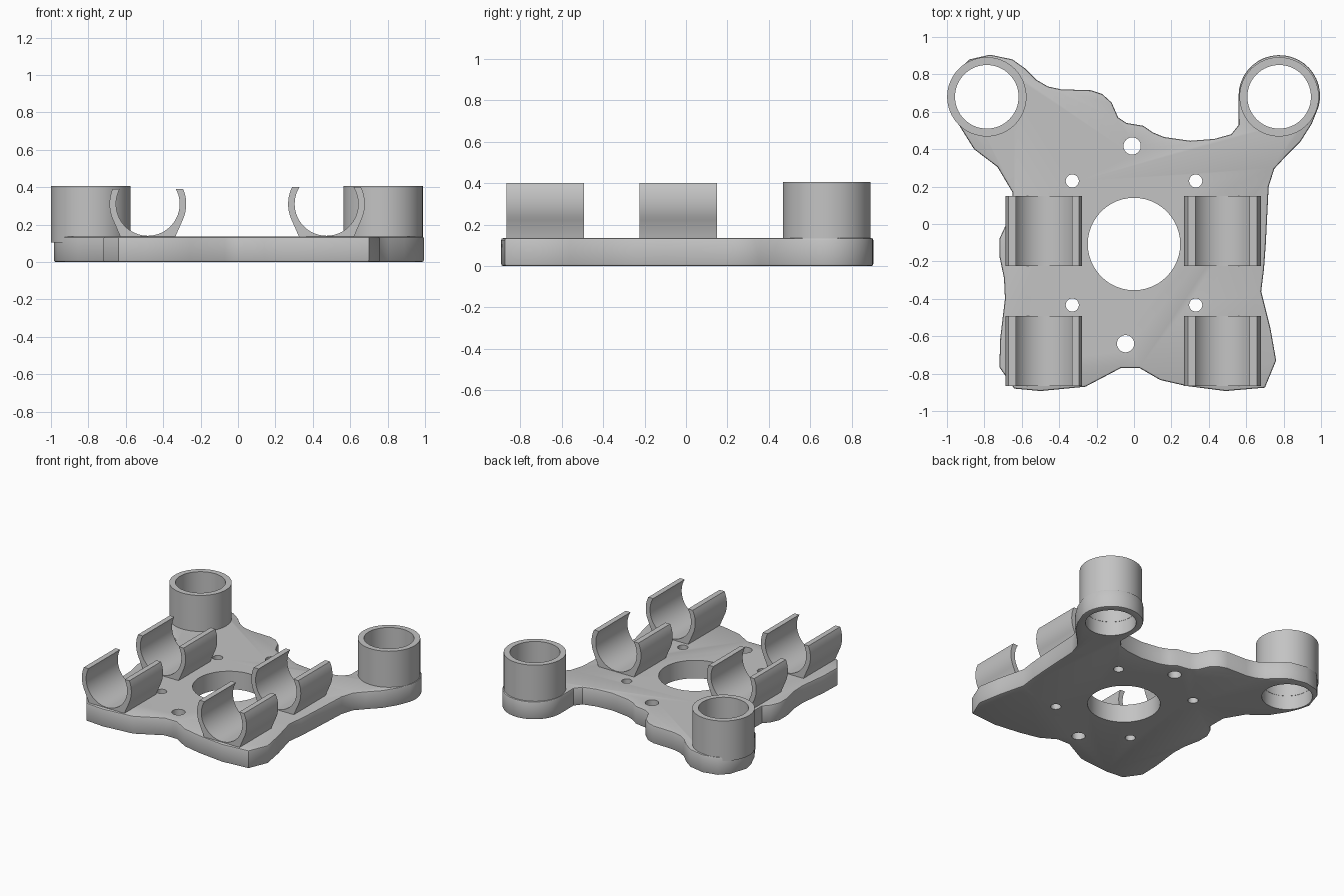
import bpy
import bmesh
from math import cos, sin, radians, sqrt, asin, degrees
from mathutils import Vector

default_cube = bpy.data.objects.get("Cube")
if default_cube:
    bpy.data.objects.remove(default_cube, do_unlink=True)

grey = bpy.data.materials.new("plain grey")
grey.use_nodes = True
colour = (0.55, 0.55, 0.55, 1)
grey.diffuse_color = colour
grey.node_tree.nodes["Principled BSDF"].inputs["Base Color"].default_value = colour


def arc(centre, radius, start, end, steps):
    """Points along a circular arc, angles in degrees."""
    angles = [radians(start + (end - start) * i / steps) for i in range(steps + 1)]
    return [(centre[0] + radius * cos(a), centre[1] + radius * sin(a)) for a in angles]


def add_object(name, bm):
    bmesh.ops.recalc_face_normals(bm, faces=bm.faces[:])
    mesh = bpy.data.meshes.new(name)
    bm.to_mesh(mesh)
    bm.free()
    mesh.materials.append(grey)
    obj = bpy.data.objects.new(name, mesh)
    bpy.context.collection.objects.link(obj)
    return obj


def prism(bm, points, shift):
    """Closed polygon extruded along a vector."""
    face = bm.faces.new([bm.verts.new(p) for p in points])
    extruded = bmesh.ops.extrude_face_region(bm, geom=[face], use_keep_orig=True)
    verts = [g for g in extruded["geom"] if isinstance(g, bmesh.types.BMVert)]
    bmesh.ops.translate(bm, verts=verts, vec=Vector(shift))


def select_only(obj):
    bpy.ops.object.select_all(action="DESELECT")
    obj.select_set(True)
    bpy.context.view_layer.objects.active = obj


def smooth(obj):
    select_only(obj)
    bpy.ops.object.shade_smooth_by_angle(angle=radians(30))


# Base plate outline, clockwise from the rear right lobe
PLATE_TOP = 0.135
rear_edge = [
    (-.985, .68), (-.94, .82), (-.88, .88), (-.77, .905), (-.65, .88), (-.58, .83),
    (-.52, .77), (-.46, .735), (-.39, .72), (-.23, .715), (-.17, .695), (-.12, .65),
    (-.085, .57), (-.04, .54), (.05, .525), (.1, .49), (.16, .465), (.3, .445),
    (.43, .455), (.52, .48), (.56, .53)]
left_lobe = arc((.777, .685), .218, 180, -15, 20)
left_edge = [
    (.95, .535), (.89, .44), (.81, .36), (.75, .295), (.72, .2), (.705, -.1),
    (.695, -.24), (.68, -.36), (.73, -.56), (.76, -.73)]
front_edge = [
    (.7, -.875), (.49, -.893), (.28, -.866), (.14, -.834), (.03, -.77), (-.07, -.77),
    (-.26, -.87), (-.5, -.893), (-.64, -.88)]
right_edge = [
    (-.72, -.765), (-.715, -.61), (-.69, -.4), (-.695, -.29), (-.72, -.17), (-.72, -.08),
    (-.69, -.015), (-.65, .03), (-.65, .17), (-.73, .305), (-.855, .4), (-.93, .52),
    (-.965, .6)]
bm = bmesh.new()
outline = rear_edge + left_lobe + left_edge + front_edge + right_edge
prism(bm, [(x, y, 0) for x, y in outline], (0, 0, PLATE_TOP))
plate = add_object("base_plate", bm)

# Cutter for every hole in the plate
TUBE_CENTRES = {"right": (-.787, .68), "left": (.776, .68)}
holes = [((0, -.107), .247), ((-.01, .417), .046), ((-.045, -.64), .046)]
holes += [((x, y), .035) for x in (-.33, .33) for y in (.23, -.433)]
holes += [(c, .172) for c in TUBE_CENTRES.values()]
bm = bmesh.new()
for centre, radius in holes:
    ring = arc(centre, radius, 0, 360, 48)[:-1]
    prism(bm, [(x, y, -.1) for x, y in ring], (0, 0, .4))
cutter = add_object("hole_cutter", bm)
cutter.hide_render = True

# Soften the rim, then drill the holes
bevel = plate.modifiers.new("rim", "BEVEL")
bevel.width = .01
bevel.segments = 2
bevel.limit_method = "ANGLE"
bevel.angle_limit = radians(70)
drill = plate.modifiers.new("holes", "BOOLEAN")
drill.operation = "DIFFERENCE"
drill.solver = "EXACT"
drill.object = cutter
select_only(plate)
for modifier in ("rim", "holes"):
    bpy.ops.object.modifier_apply(modifier=modifier)
bpy.data.objects.remove(cutter, do_unlink=True)
smooth(plate)

# Upright tubes on the rear lobes
for side, centre in TUBE_CENTRES.items():
    bm = bmesh.new()
    loops = []
    for radius, z in ((.212, .105), (.212, .405), (.17, .405), (.17, .105)):
        ring = arc(centre, radius, 0, 360, 64)[:-1]
        loops.append([bm.verts.new((x, y, z)) for x, y in ring])
    for a, b in zip(loops, loops[1:] + loops[:1]):
        for i in range(len(a)):
            j = (i + 1) % len(a)
            bm.faces.new((a[i], a[j], b[j], b[i]))
    smooth(add_object(f"rear_tube_{side}", bm))

# Open cradles: round inside, flared foot outside
INNER, OUTER, CRADLE_Z = .17, .205, .31


def cradle(name, x, y, length, top):
    rise = top - CRADLE_Z
    inner_tip = degrees(asin(rise / INNER))
    outer_tip = degrees(asin(rise / OUTER))
    centre = (x, CRADLE_Z)
    profile = arc(centre, INNER, 180 - inner_tip, 360 + inner_tip, 40)
    profile += arc(centre, OUTER, outer_tip, -25, 10)
    profile += [(x + .147, PLATE_TOP), (x + .147, .11), (x - .147, .11), (x - .147, PLATE_TOP)]
    profile += arc(centre, OUTER, 205, 180 - outer_tip, 10)
    bm = bmesh.new()
    prism(bm, [(px, y, pz) for px, pz in profile], (0, length, 0))
    smooth(add_object(name, bm))


for side, x, top in (("right", -.482, .39), ("left", .473, .4)):
    for place, y in (("front", -.867), ("middle", -.225)):
        cradle(f"{place}_cradle_{side}", x, y, .375, top)
